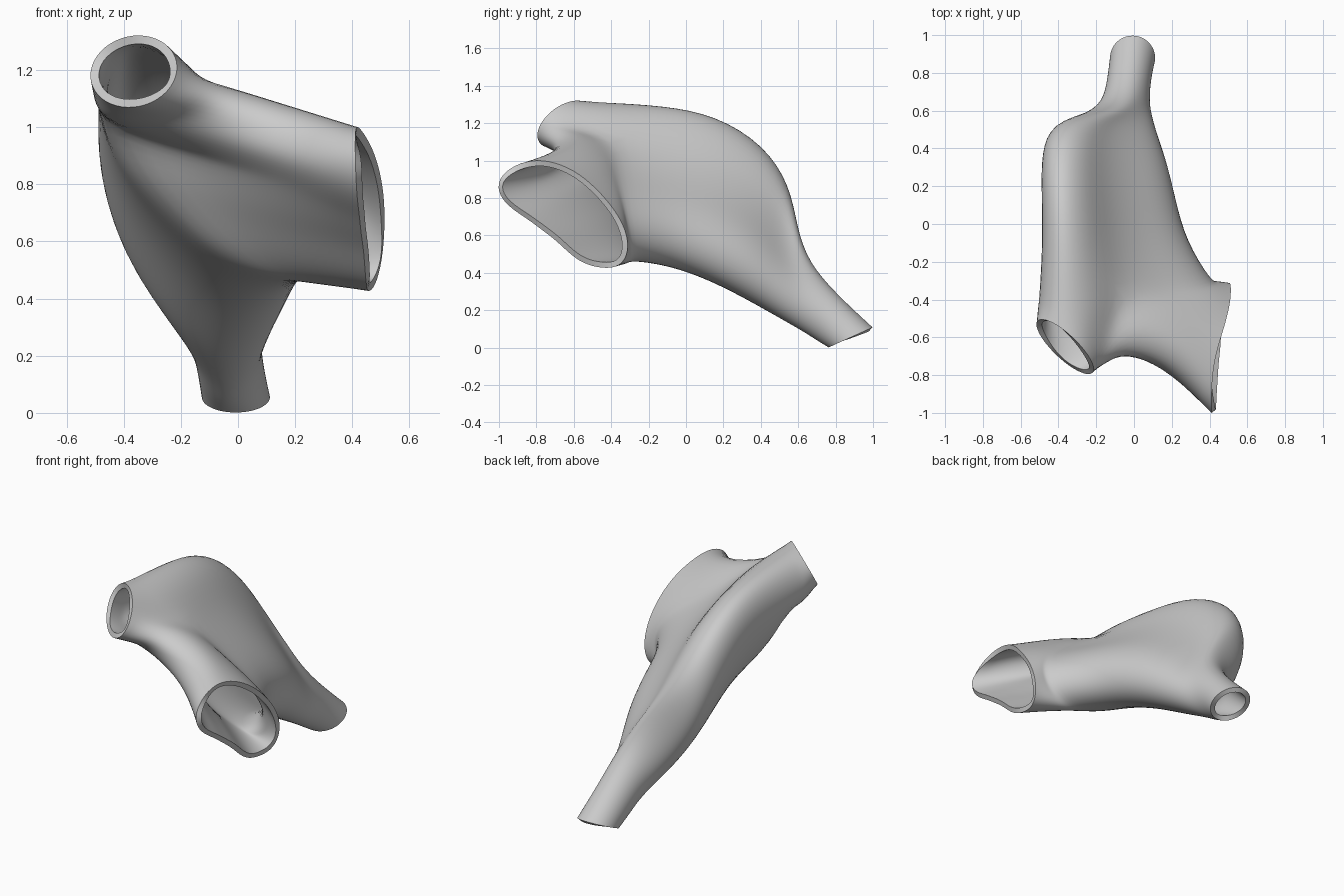
import bpy, bmesh, math
from mathutils import Vector

if "Cube" in bpy.data.objects:
    bpy.data.objects.remove(bpy.data.objects["Cube"])

grey = bpy.data.materials.new("plain grey")
grey.diffuse_color = (0.6, 0.6, 0.6, 1)
grey.use_nodes = True
grey.node_tree.nodes["Principled BSDF"].inputs["Base Color"].default_value = grey.diffuse_color

# cross-section of the body: (x, height 0..1), from the crest down the left side and round
PROFILE = [(-.36, 1), (-.44, .96), (-.485, .83), (-.475, .66), (-.41, .47), (-.305, .3),
           (-.185, .145), (-.06, .04), (.06, 0), (.17, .04), (.235, .14), (.24, .28),
           (.16, .42), (.02, .55), (-.13, .72), (-.24, .92)]
N = len(PROFILE)

# stations: bottom y, z; top y, z; left x, right x; roundness
STATIONS = [(-.28, .455, -.42, 1.325, -.51, .42, 0),
            (-.08, .425, -.12, 1.31, -.49, .28, 0),
            (.12, .35, .16, 1.26, -.495, .225, 0),
            (.28, .27, .42, 1.10, -.50, .185, .04),
            (.41, .2, .56, .88, -.445, .14, .1),
            (.53, .135, .595, .65, -.28, .11, .4),
            (.63, .08, .655, .46, -.17, .085, .8),
            (.70, .035, .81, .285, -.14, .085, 1),
            (.76, .0, 1.0, .11, -.125, .11, 1)]

# saddle line between the upper and the side openings
SADDLE = [(-.455, -.49, 1.01), (-.33, -.62, 1.02), (-.14, -.69, 1.03),
          (-.03, -.70, 1.10), (-.03, -.57, 1.165)]

# rim of the side opening
SIDE_RIM = [(.425, -.85, .69), (.43, -.77, .63), (.44, -.69, .57), (.445, -.61, .49),
            (.45, -.53, .44), (.455, -.42, .42), (.48, -.34, .44), (.505, -.30, .53),
            (.515, -.33, .66), (.51, -.42, .79), (.48, -.54, .91), (.44, -.66, .98),
            (.415, -.79, 1.01), (.41, -.92, .98), (.41, -1.01, .90), (.413, -1.0, .81),
            (.418, -.93, .74)]

bm = bmesh.new()


def add_ring(points):
    return [bm.verts.new(p) for p in points]


def bridge(a, b):
    n = len(a)
    for i in range(n):
        j = (i + 1) % n
        bm.faces.new((a[i], a[j], b[j], b[i]))


def station_ring(by, bz, ty, tz, xl, xr, w):
    points = []
    for i, (x, h) in enumerate(PROFILE):
        a = math.pi / 2 + 2 * math.pi * i / N
        u = (x + .485) / .725 * (1 - w) + (.5 + .52 * math.cos(a)) * w
        h = h * (1 - w) + (.5 + .5 * math.sin(a)) * w
        points.append((xl + u * (xr - xl), by + h * (ty - by), bz + h * (tz - bz)))
    return add_ring(points)


# main body running back and down into the lower tube
rings = [station_ring(*s) for s in STATIONS]
for a, b in zip(rings, rings[1:]):
    bridge(a, b)

# the front of the body splits along the saddle into two mouths
saddle = add_ring(SADDLE)
first = rings[0]
upper_loop = [first[14], first[15]] + first[:4] + saddle
side_loop = first[3:15] + saddle[::-1]

# upper opening, tilted forwards and up
upper_rim = []
for i in range(11):
    a = math.radians(25) + math.tau * i / 11
    upper_rim.append(Vector((-.365, -.65, 1.195))
                     + math.cos(a) * Vector((.16, -.125, .015))
                     + math.sin(a) * Vector((0, .088, .132)))
middle = add_ring([v.co.lerp(p, .55) for v, p in zip(upper_loop, upper_rim)])
rim = add_ring(upper_rim)
bridge(middle, upper_loop)
bridge(rim, middle)

# side opening, flaring towards its rim
previous = side_loop
for t in (.33, .67, 1):
    points = []
    for v, p in zip(side_loop, SIDE_RIM):
        q = v.co.lerp(Vector(p), t)
        ease = 2.4 if v in saddle else 1.5
        q.y = v.co.y + (p[1] - v.co.y) * t ** ease
        points.append(q)
    ring = add_ring(points)
    bridge(ring, previous)
    previous = ring

bmesh.ops.recalc_face_normals(bm, faces=bm.faces[:])
# normals must point away from the hollow
crest = max(bm.faces, key=lambda f: f.calc_center_median().z)
if crest.normal.z < 0:
    bmesh.ops.reverse_faces(bm, faces=bm.faces[:])

mesh = bpy.data.meshes.new("branching_shell")
bm.to_mesh(mesh)
bm.free()
shell = bpy.data.objects.new("branching_shell", mesh)
bpy.context.collection.objects.link(shell)
mesh.materials.append(grey)

# smooth skin with a thin wall
sub = shell.modifiers.new("smooth", 'SUBSURF')
sub.levels = sub.render_levels = 2
wall = shell.modifiers.new("wall", 'SOLIDIFY')
wall.thickness = .03
wall.offset = -1

bpy.context.view_layer.objects.active = shell
shell.select_set(True)
for m in ("smooth", "wall"):
    bpy.ops.object.modifier_apply(modifier=m)
bpy.ops.object.shade_smooth_by_angle(angle=math.radians(40))
